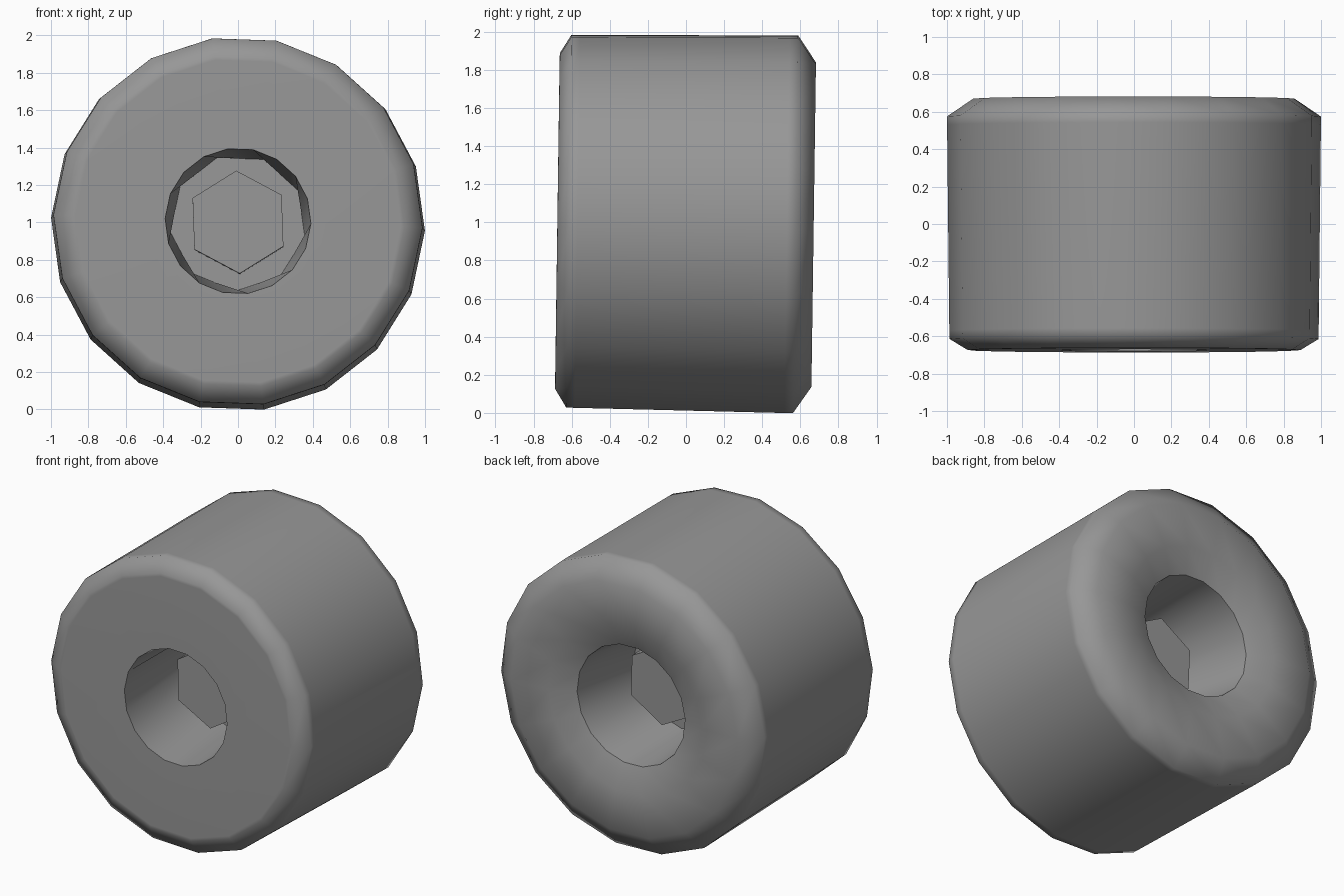
import bpy, bmesh
from math import sin, cos, pi, radians

if "Cube" in bpy.data.objects:
    bpy.data.objects.remove(bpy.data.objects["Cube"])

CENTRE_Z = 0.997
TILT = radians(-0.8)

# dark grey urethane
grey = bpy.data.materials.new("dark_grey")
grey.diffuse_color = (0.31, 0.31, 0.31, 1)
grey.use_nodes = True
grey.node_tree.nodes["Principled BSDF"].inputs["Base Color"].default_value = grey.diffuse_color


def ring(bm, y, r, phase=-2.0, n=18, nonagon=False):
    """Ring of n points around the y axis; nonagon pulls every other point in to an edge midpoint."""
    verts = []
    for i in range(n):
        rr = r * cos(pi / 9) if nonagon and i % 2 else r
        a = radians(phase) + 2 * pi * i / n
        verts.append(bm.verts.new((rr * cos(a), y, rr * sin(a))))
    return verts


def bridge(bm, a, b):
    n = len(a)
    for i in range(n):
        j = (i + 1) % n
        bm.faces.new((a[i], a[j], b[j], b[i]))


def finish(bm, name, smooth):
    bmesh.ops.recalc_face_normals(bm, faces=bm.faces)
    for f in bm.faces:
        f.smooth = smooth
    mesh = bpy.data.meshes.new(name)
    bm.to_mesh(mesh)
    bm.free()
    mesh.materials.append(grey)
    ob = bpy.data.objects.new(name, mesh)
    bpy.context.collection.objects.link(ob)
    ob.location.z = CENTRE_Z
    ob.rotation_euler.x = TILT
    return ob


def prism(name, r, y0, y1, phase, n):
    bm = bmesh.new()
    a, b = ring(bm, y0, r, phase, n), ring(bm, y1, r, phase, n)
    bridge(bm, a, b)
    bm.faces.new(a)
    bm.faces.new(b)
    return finish(bm, name, False)


# wheel body: flat front, chamfered tread, dished back, tapered bore on both sides
bm = bmesh.new()
front_wall = ring(bm, -0.07, 0.365, -12, nonagon=True)
front_rim = ring(bm, -0.675, 0.39)
profile = [(-0.675, 0.87), (-0.674, 0.89), (-0.615, 0.987), (-0.57, 0.988),
           (0.53, 1.0), (0.575, 1.0), (0.67, 0.86), (0.66, 0.58)]
rings = [front_wall, front_rim] + [ring(bm, y, r) for y, r in profile]
back_rim = ring(bm, 0.595, 0.41)
back_wall = ring(bm, 0.07, 0.365, -12, nonagon=True)
rings += [back_rim, back_wall, front_wall]
for a, b in zip(rings, rings[1:]):
    bridge(bm, a, b)
for loop in (front_rim, back_rim, front_wall, back_wall):
    for i, v in enumerate(loop):
        bm.edges.get((v, loop[(i + 1) % 18])).smooth = False
finish(bm, "wheel_body", True)

# nine-sided web closing the bore, and the hexagonal core through it
prism("hub_web", 0.365, -0.07, 0.07, -12, 9)
prism("hex_core", 0.275, -0.31, 0.25, 32, 6)
